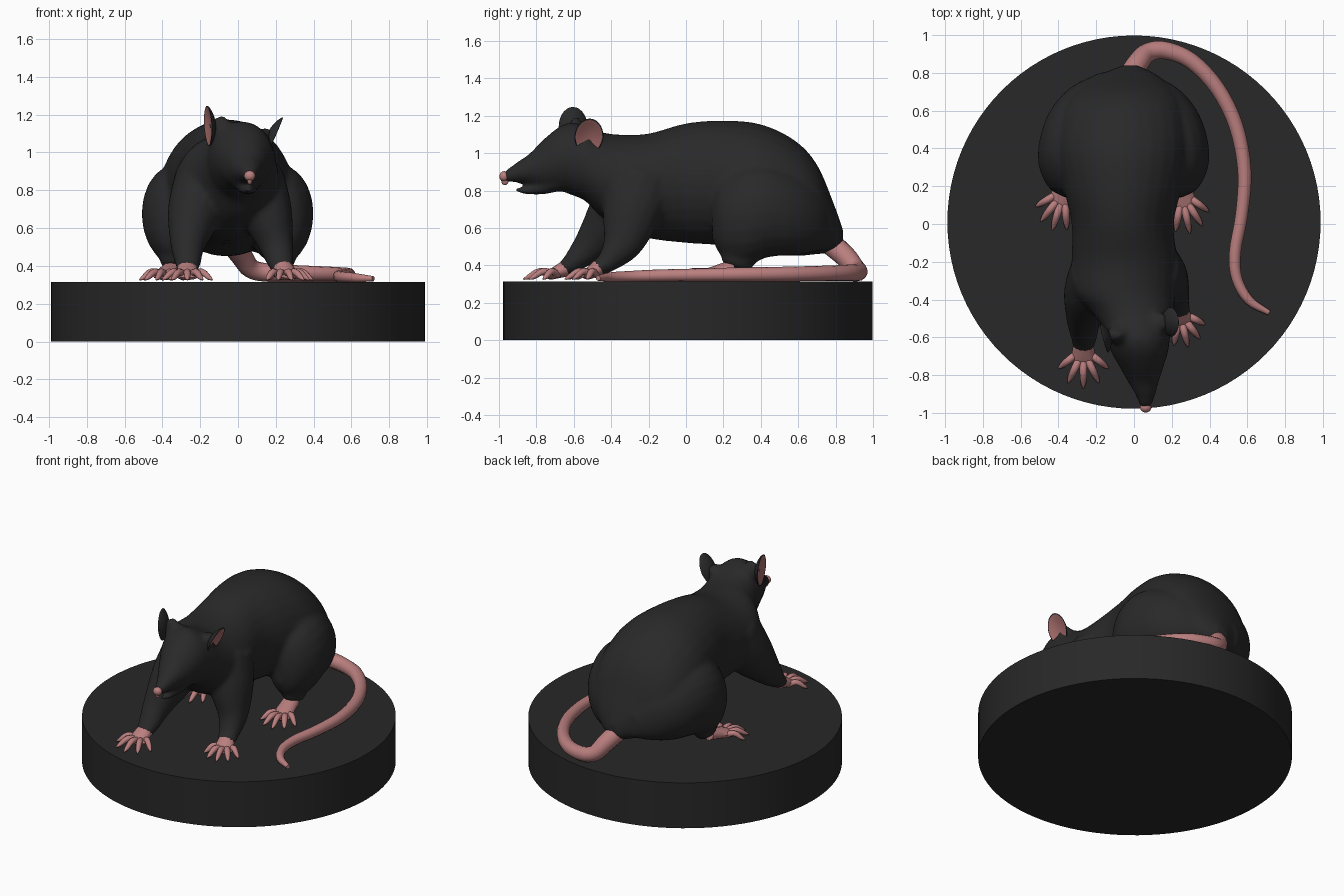
import bpy, bmesh, math
from mathutils import Vector, Matrix

cube = bpy.data.objects.get("Cube")
if cube:
    bpy.data.objects.remove(cube, do_unlink=True)


def material(name, rgb):
    m = bpy.data.materials.new(name)
    m.use_nodes = True
    m.diffuse_color = (*rgb, 1)
    bsdf = next(n for n in m.node_tree.nodes if n.type == 'BSDF_PRINCIPLED')
    bsdf.inputs["Base Color"].default_value = (*rgb, 1)
    bsdf.inputs["Roughness"].default_value = 0.8
    return m


FUR = material("charcoal fur", (0.022, 0.022, 0.022))
STONE = material("dark plinth", (0.021, 0.021, 0.021))
SKIN = material("pink skin", (0.49, 0.21, 0.21))
EAR = material("dusky ear pink", (0.38, 0.15, 0.145))
X, Y, Z = Vector((1, 0, 0)), Vector((0, 1, 0)), Vector((0, 0, 1))


def finish(bm, name, *mats):
    bmesh.ops.recalc_face_normals(bm, faces=bm.faces)
    mesh = bpy.data.meshes.new(name)
    bm.to_mesh(mesh)
    bm.free()
    ob = bpy.data.objects.new(name, mesh)
    bpy.context.collection.objects.link(ob)
    for m in mats:
        mesh.materials.append(m)
    bpy.ops.object.select_all(action='DESELECT')
    ob.select_set(True)
    bpy.context.view_layer.objects.active = ob
    bpy.ops.object.shade_smooth_by_angle(angle=math.radians(50))
    return ob


def spline(pts, steps):
    """Catmull-Rom through stations of any dimension."""
    p = [Vector(q) for q in pts]
    p = [2 * p[0] - p[1]] + p + [2 * p[-1] - p[-2]]
    out = []
    for a, b, c, d in zip(p, p[1:], p[2:], p[3:]):
        for i in range(steps):
            t = i / steps
            out.append(0.5 * (2 * b + (c - a) * t + (2 * a - 5 * b + 4 * c - d) * t * t
                              + (3 * b - a - 3 * c + d) * t ** 3))
    return out + [p[-2]]


def loft(bm, stations, ref=X, axis=None, sides=16, steps=4):
    """Tube through stations (x, y, z, half width along ref, half height)."""
    path = spline(stations, steps)
    rings = []
    for i, s in enumerate(path):
        a, b = path[max(i - 1, 0)], path[min(i + 1, len(path) - 1)]
        t = axis or (Vector(b[:3]) - Vector(a[:3])).normalized()
        u = (ref - t * ref.dot(t)).normalized()
        v = t.cross(u)
        rings.append([bm.verts.new(Vector(s[:3]) + u * s[3] * math.cos(k) + v * s[4] * math.sin(k))
                      for k in (2 * math.pi * j / sides for j in range(sides))])
    for r, q in zip(rings, rings[1:]):
        for j in range(sides):
            n = (j + 1) % sides
            bm.faces.new((r[j], r[n], q[n], q[j]))
    bm.faces.new(rings[0])
    bm.faces.new(rings[-1])


def blob(bm, center, radii):
    m = Matrix.Translation(center) @ Matrix.Diagonal((*radii, 1))
    bmesh.ops.create_icosphere(bm, subdivisions=3, radius=1, matrix=m)


# Plinth
bm = bmesh.new()
bmesh.ops.create_cone(bm, cap_ends=True, segments=96, radius1=0.988, radius2=0.988, depth=0.315,
                      matrix=Matrix.Translation((0, 0.01, 0.1575)))
finish(bm, "plinth", STONE)

# Furry body: trunk, neck and head in one loft, then limbs, fused together
fur = bmesh.new()
loft(fur, [(-.02, .84, .54, .04, .05), (-.03, .79, .6, .15, .13), (-.05, .7, .7, .27, .24),
           (-.06, .58, .76, .33, .31), (-.06, .4, .81, .35, .345), (-.06, .2, .84, .315, .335),
           (-.06, 0, .84, .27, .32), (-.05, -.2, .825, .28, .28), (-.05, -.36, .85, .27, .25),
           (-.01, -.46, .89, .22, .225), (.015, -.54, .945, .185, .2), (.02, -.61, .97, .17, .195),
           (.03, -.68, .97, .15, .17), (.04, -.76, .94, .115, .135), (.05, -.84, .915, .08, .08),
           (.06, -.9, .9, .055, .055), (.062, -.97, .875, .028, .03)], axis=Y, sides=28)
# Lower jaw
loft(fur, [(.04, -.66, .85, .09, .05), (.05, -.76, .815, .06, .035),
           (.055, -.85, .8, .038, .02), (.06, -.91, .803, .02, .012)], axis=Y)
# Haunches sweeping back into the rump, with the hind shanks
for s in (-1, 1):
    def flank(stations):
        return [(s * x - .055, *rest) for x, *rest in stations]
    loft(fur, flank([(.27, .14, .64, .04, .1), (.275, .19, .65, .12, .2), (.275, .31, .665, .175, .26),
                     (.26, .45, .69, .185, .245), (.215, .6, .67, .175, .215),
                     (.145, .72, .64, .14, .16), (.07, .8, .59, .06, .08)]), axis=Y, sides=20)
    loft(fur, flank([(.29, .31, .6, .12, .17), (.29, .29, .48, .085, .12), (.29, .265, .39, .055, .075)]))
# Forelegs
loft(fur, [(-.17, -.26, .85, .17, .2), (-.23, -.37, .68, .145, .16), (-.265, -.5, .52, .095, .1),
           (-.265, -.6, .42, .07, .06), (-.27, -.66, .375, .055, .04)])
loft(fur, [(.08, -.24, .85, .17, .2), (.15, -.29, .68, .14, .16), (.2, -.34, .52, .095, .11),
           (.225, -.42, .42, .07, .06), (.245, -.49, .375, .055, .04)])
# Ear roots
loft(fur, [(-.02, -.57, 1.05, .09, .09), (-.085, -.585, 1.12, .055, .065), (-.118, -.59, 1.18, .02, .045)], ref=Y)
loft(fur, [(.06, -.54, 1.02, .09, .09), (.12, -.525, 1.07, .065, .06), (.165, -.515, 1.12, .04, .02)], ref=Y)
body = finish(fur, "furry_body", FUR)
mod = body.modifiers.new("fuse", 'REMESH')
mod.mode, mod.voxel_size, mod.use_smooth_shade = 'VOXEL', 0.014, True
mod = body.modifiers.new("soften", 'SMOOTH')
mod.iterations, mod.factor = 10, 0.5
for name in ("fuse", "soften"):
    bpy.ops.object.modifier_apply(modifier=name)


# Paws: a sloping palm with splayed, arched toes that taper to claws
def paw(name, wrist, angle, palm, toe, spread):
    bm = bmesh.new()
    w = Vector(wrist)
    d = Vector((math.sin(angle), -math.cos(angle), 0))
    side = Vector((d.y, -d.x, 0))
    knuckle = w + d * palm
    knuckle.z = .35
    mid = w.lerp(knuckle, .5)
    loft(bm, [(*w, .055, .045), (*mid, .06, .036), (*knuckle, .065, .026),
              (*(knuckle + d * .025), .045, .014)], ref=side, sides=12)
    for f in (-1, -.5, 0, .5, 1):
        a = angle + f * spread
        td = Vector((math.sin(a), -math.cos(a), 0))
        length = toe * (1 - .2 * f * f)
        start = knuckle - side * f * .045 - d * .03 * f * f - td * .02
        arch = start + td * length * .45 + Z * .018
        tip = start + td * length * .8 - Z * .01
        claw = start + td * length - Z * .024
        loft(bm, [(*start, .02, .02), (*arch, .019, .02), (*tip, .014, .015), (*claw, .003, .004)],
             ref=Z, sides=8, steps=3)
    finish(bm, name, SKIN)


paw("right_front_paw", (-.268, -.64, .385), 0, .085, .165, .9)
paw("left_front_paw", (.24, -.47, .385), .25, .06, .145, .85)
paw("right_hind_foot", (-.345, .25, .385), -.3, .15, .165, .75)
paw("left_hind_foot", (.235, .25, .385), .2, .16, .165, .75)

# Tail
bm = bmesh.new()
loft(bm, [(x, y, z, r, r) for x, y, z, r in (
    (-.03, .77, .52, .062), (.02, .85, .45, .058), (.07, .905, .385, .052), (.16, .92, .364, .048),
    (.3, .865, .36, .044), (.44, .72, .357, .041), (.54, .52, .354, .039), (.585, .28, .352, .037),
    (.57, .05, .349, .034), (.535, -.15, .346, .032), (.545, -.29, .342, .029),
    (.61, -.405, .338, .025), (.715, -.47, .332, .014))], ref=Z, sides=14)
finish(bm, "tail", SKIN)


# Ears: cupped discs with a pink inner face
def ear(name, center, normal, up, width, height):
    bm = bmesh.new()
    bmesh.ops.create_uvsphere(bm, u_segments=28, v_segments=16, radius=1)
    for f in bm.faces:
        c = f.calc_center_median()
        f.material_index = int(c.z > 0 and c.xy.length < .9)
    for v in bm.verts:
        r2 = min(v.co.xy.length_squared, 1)
        v.co.z = .3 * r2 - .15 + .14 * v.co.z
        v.co.x *= 1 - .18 * max(-v.co.y, 0)
    n = Vector(normal).normalized()
    u = Vector(up)
    u = (u - n * u.dot(n)).normalized()
    s = u.cross(n)
    m = Matrix((s * width, u * height, n * .09)).transposed().to_4x4()
    bm.transform(Matrix.Translation(center) @ m)
    finish(bm, name, FUR, EAR)


ear("right_ear", (-.145, -.6, 1.14), (-.95, -.25, -.05), (.15, .05, 1), .08, .108)
ear("left_ear", (.18, -.52, 1.09), (.9, .05, -.4), (.3, .05, 1), .078, .11)

# Nose with a cleft running down to the lip
bm = bmesh.new()
blob(bm, (.062, -.972, .876), (.03, .026, .028))
blob(bm, (.062, -.968, .853), (.014, .02, .024))
finish(bm, "nose", SKIN)
